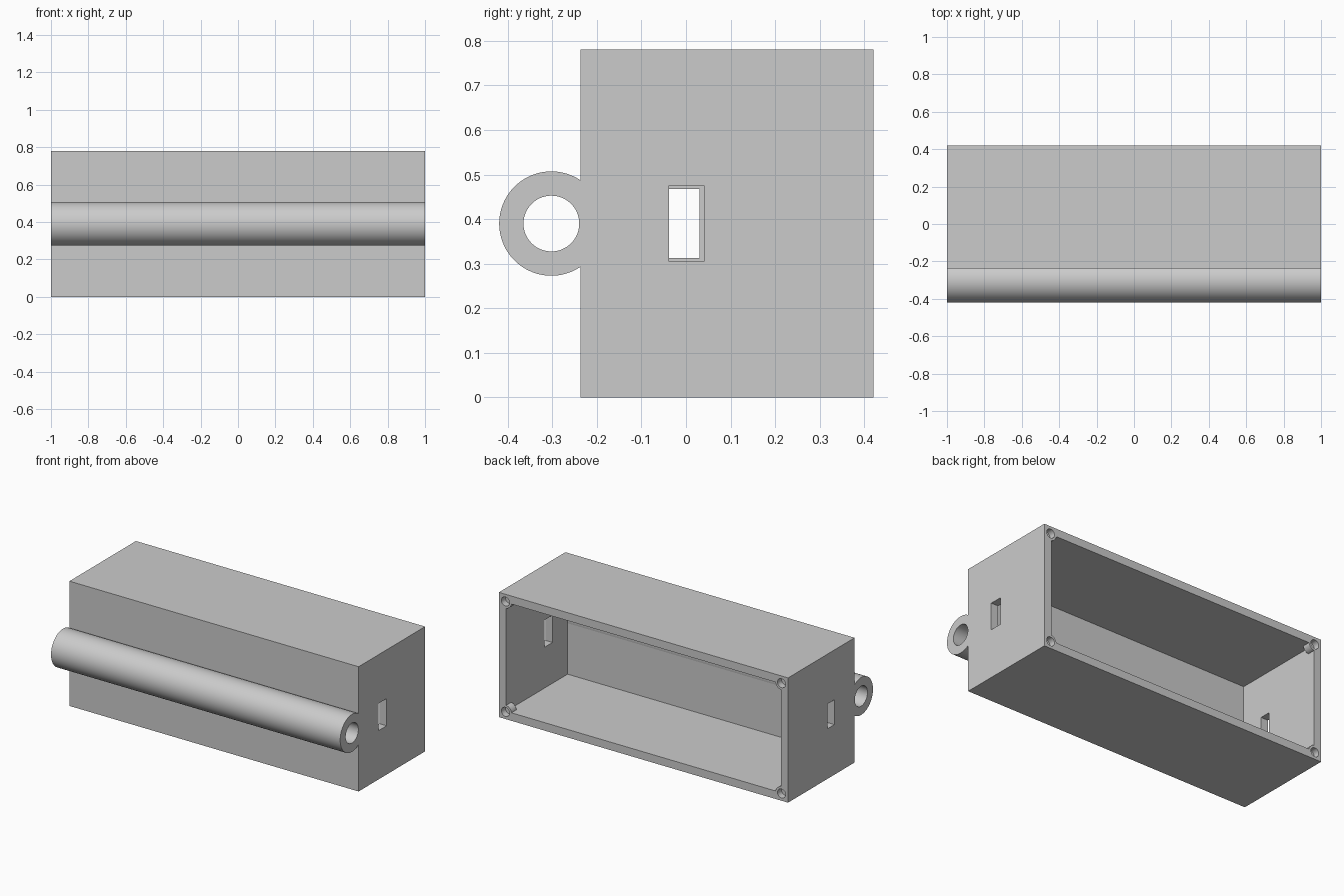
import bpy
import math

if "Cube" in bpy.data.objects:
    bpy.data.objects.remove(bpy.data.objects["Cube"], do_unlink=True)

grey = bpy.data.materials.new("light_grey")
grey.use_nodes = True
grey.diffuse_color = (0.6, 0.6, 0.6, 1)
grey.node_tree.nodes["Principled BSDF"].inputs["Base Color"].default_value = (0.6, 0.6, 0.6, 1)

FRONT, BACK, TOP, WALL = -0.237, 0.42, 0.78, 0.05


def block(name, low, high):
    centre = [(a + b) / 2 for a, b in zip(low, high)]
    bpy.ops.mesh.primitive_cube_add(size=1, location=centre)
    ob = bpy.context.object
    ob.name = name
    ob.scale = [b - a for a, b in zip(low, high)]
    bpy.ops.object.transform_apply(location=True, rotation=True, scale=True)
    ob.data.materials.append(grey)
    return ob


def rod(name, radius, length, centre, rotation):
    bpy.ops.mesh.primitive_cylinder_add(vertices=96, radius=radius, depth=length,
                                        location=centre, rotation=rotation)
    ob = bpy.context.object
    ob.name = name
    bpy.ops.object.transform_apply(location=True, rotation=True, scale=True)
    ob.data.materials.append(grey)
    return ob


def combine(target, tool, operation):
    mod = target.modifiers.new(operation.lower(), "BOOLEAN")
    mod.operation = operation
    mod.solver = "EXACT"
    mod.object = tool
    bpy.context.view_layer.objects.active = target
    bpy.ops.object.modifier_apply(modifier=mod.name)
    bpy.data.objects.remove(tool, do_unlink=True)


# Box shell, open at the back
housing = block("housing", (-1, FRONT, 0), (1, BACK, TOP))
cavity = block("cavity", (-1 + WALL, FRONT + WALL, WALL), (1 - WALL, BACK + 0.1, TOP - WALL))
combine(housing, cavity, "DIFFERENCE")

# Hinge tube along the front
along_x = (0, math.pi / 2, 0)
hinge = (0, -0.302, TOP / 2)
combine(housing, rod("hinge_tube", 0.117, 2, hinge, along_x), "UNION")
combine(housing, rod("hinge_bore", 0.0625, 2.2, hinge, along_x), "DIFFERENCE")

# Screw bosses in the corners of the open side
along_y = (math.pi / 2, 0, 0)
inset = 0.045
corners = [(x, z) for x in (-1 + inset, 1 - inset) for z in (inset, TOP - inset)]
for x, z in corners:
    combine(housing, rod("boss", 0.042, 0.05, (x, BACK - 0.025, z), along_y), "UNION")
for x, z in corners:
    combine(housing, rod("screw_hole", 0.028, 0.08, (x, BACK, z), along_y), "DIFFERENCE")

# Slots in the end walls, the left one slightly larger
combine(housing, block("left_slot", (0.9, -0.038, 0.305), (1.1, 0.04, 0.475)), "DIFFERENCE")
combine(housing, block("right_slot", (-1.1, -0.038, 0.313), (-0.9, 0.03, 0.468)), "DIFFERENCE")

# Smooth the round parts, keep the flat walls crisp
bpy.ops.object.select_all(action="DESELECT")
housing.select_set(True)
bpy.context.view_layer.objects.active = housing
bpy.ops.object.shade_smooth_by_angle(angle=math.radians(5))
